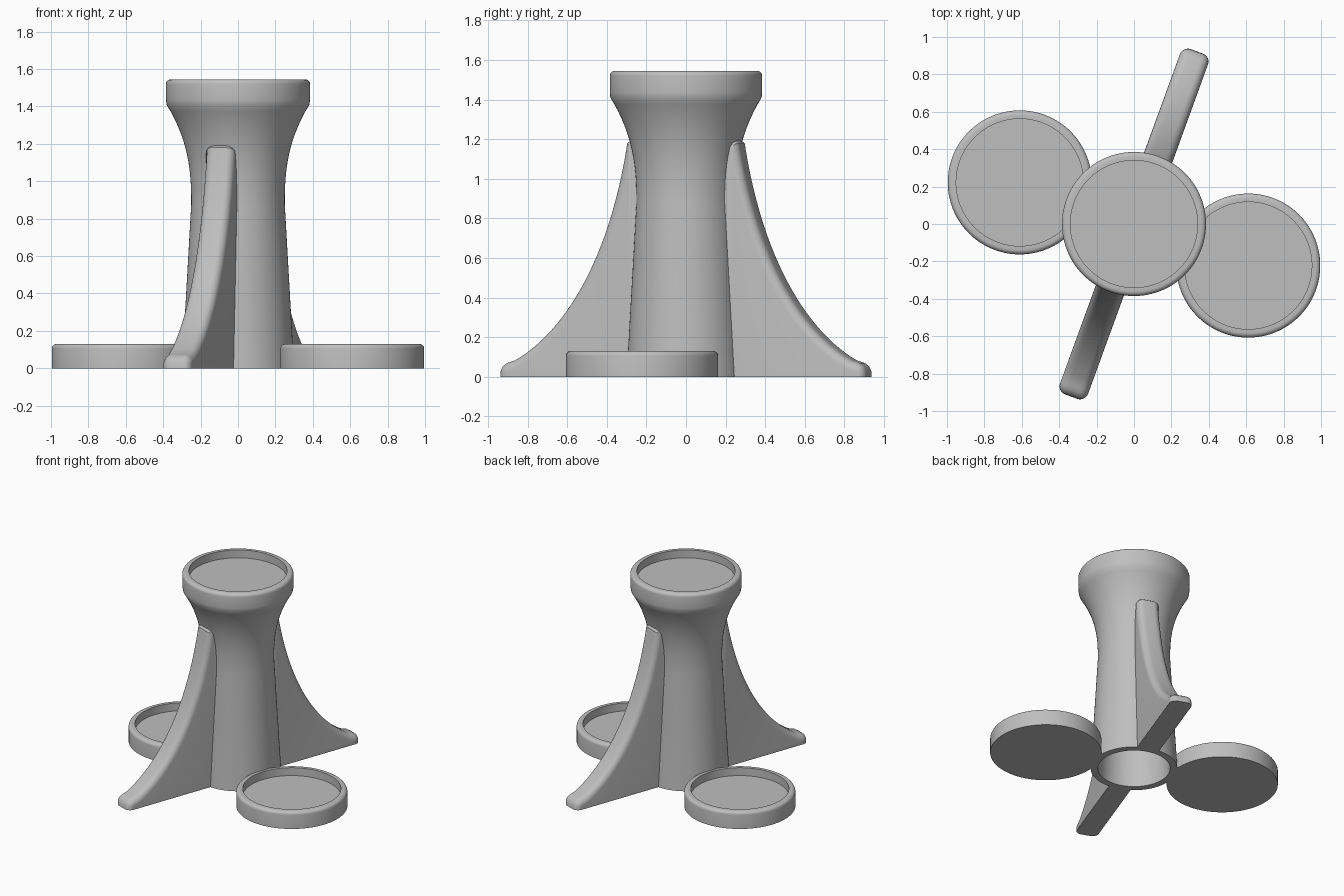
import bpy, bmesh, math
from mathutils import Vector, Matrix
from mathutils.geometry import interpolate_bezier

cube = bpy.data.objects.get("Cube")
if cube:
    bpy.data.objects.remove(cube, do_unlink=True)

grey = bpy.data.materials.new("plain grey")
grey.use_nodes = True
grey.diffuse_color = (0.52, 0.52, 0.52, 1)
grey.node_tree.nodes["Principled BSDF"].inputs["Base Color"].default_value = grey.diffuse_color

RADIUS, RECESS, ROUND = 0.385, 0.34, 0.025
TILT = math.radians(-20)


def finish(bm, name, matrix):
    """Turn a bmesh into a smooth-shaded object with sharp corners kept."""
    bmesh.ops.remove_doubles(bm, verts=bm.verts, dist=0.0001)
    bmesh.ops.recalc_face_normals(bm, faces=bm.faces)
    bm.transform(matrix)
    mesh = bpy.data.meshes.new(name)
    bm.to_mesh(mesh)
    bm.free()
    mesh.materials.append(grey)
    mesh.shade_smooth()
    mesh.set_sharp_from_angle(angle=math.radians(40))
    obj = bpy.data.objects.new(name, mesh)
    bpy.context.collection.objects.link(obj)


def lathe(name, profile, matrix=Matrix()):
    """Revolve a (radius, height) profile about the z axis."""
    bm = bmesh.new()
    verts = [bm.verts.new((r, 0, z)) for r, z in profile]
    edges = [bm.edges.new(pair) for pair in zip(verts, verts[1:])]
    bmesh.ops.spin(bm, geom=verts + edges, cent=(0, 0, 0), axis=(0, 0, 1),
                   angle=math.tau, steps=96, use_duplicate=False)
    finish(bm, name, matrix)


def recessed_rim(top, depth):
    """Rounded outer lip, then the recess wall and floor."""
    pts = []
    for i in range(6):
        a = math.pi / 2 * i / 5
        pts.append((RADIUS - ROUND + ROUND * math.cos(a), top - ROUND + ROUND * math.sin(a)))
    return pts + [(RECESS, top), (RECESS, top - depth), (0, top - depth)]


# Hollow column: straight taper, then a flare into the top dish
def flare(t):
    return 0.25 + 0.132 * t ** 2.5, 0.88 + 0.53 * t


curve = [flare(i / 16) for i in range(17)]
inner = [(r - 0.05, z) for r, z in curve if z < 1.36]
column = [(0, 1.42), (0.29, 1.42)] + inner[::-1]
column += [(0.25, 0), (0.30, 0)] + curve + [(RADIUS, 1.435)]
lathe("column", column + recessed_rim(1.545, 0.06))

# Fin outline: flat top, sweeping outer edge, rounded toe
sweep = interpolate_bezier(Vector((0.305, 1.15)), Vector((0.40, 0.60)),
                           Vector((0.63, 0.235)), Vector((0.90, 0.085)), 28)
outline = [Vector(p) for p in ((0.24, 1.19), (0.285, 1.19), (0.30, 1.18))]
outline += [Vector((p[0], p[1])) for p in sweep]
outline += [Vector(p) for p in ((0.925, 0.077), (0.948, 0.069), (0.969, 0.054),
                                (0.98, 0.03), (0.982, 0))]
normals = []
for i in range(len(outline)):
    d = outline[min(i + 1, len(outline) - 1)] - outline[max(i - 1, 0)]
    normals.append(Vector((-d.y, d.x)).normalized())
normals[0], normals[-1] = Vector((0, 1)), Vector((1, 0))


def fin(name, angle):
    """Loft the outline across the width, pulling it in toward both sides."""
    bm = bmesh.new()
    half, soft, steps = 0.08, 0.045, 6
    arcs = [math.pi / 2 * i / steps for i in range(steps, -1, -1)]
    sections = [(-(half - soft) - soft * math.sin(a), soft * (1 - math.cos(a))) for a in arcs]
    sections += [(-x, inset) for x, inset in reversed(sections)]
    rows = []
    for x, inset in sections:
        pts = [Vector((0.275, 0)), Vector((0.23, 0.88))]
        pts += [p - n * inset for p, n in zip(outline, normals)]
        rows.append([bm.verts.new((x, p.x, p.y)) for p in pts])
    for a, b in zip(rows, rows[1:]):
        for i in range(len(a)):
            j = (i + 1) % len(a)
            bm.faces.new((a[i], a[j], b[j], b[i]))
    bm.faces.new(rows[0])
    bm.faces.new(rows[-1])
    finish(bm, name, Matrix.Rotation(angle, 4, "Z"))


fin("back_fin", TILT)
fin("front_fin", TILT + math.pi)

# Low round dishes on either side of the column
for name, angle in (("left_dish", TILT), ("right_dish", TILT + math.pi)):
    place = Matrix.Rotation(angle, 4, "Z") @ Matrix.Translation((0.65, 0, 0))
    lathe(name, [(0, 0), (RADIUS, 0)] + recessed_rim(0.13, 0.06), place)
